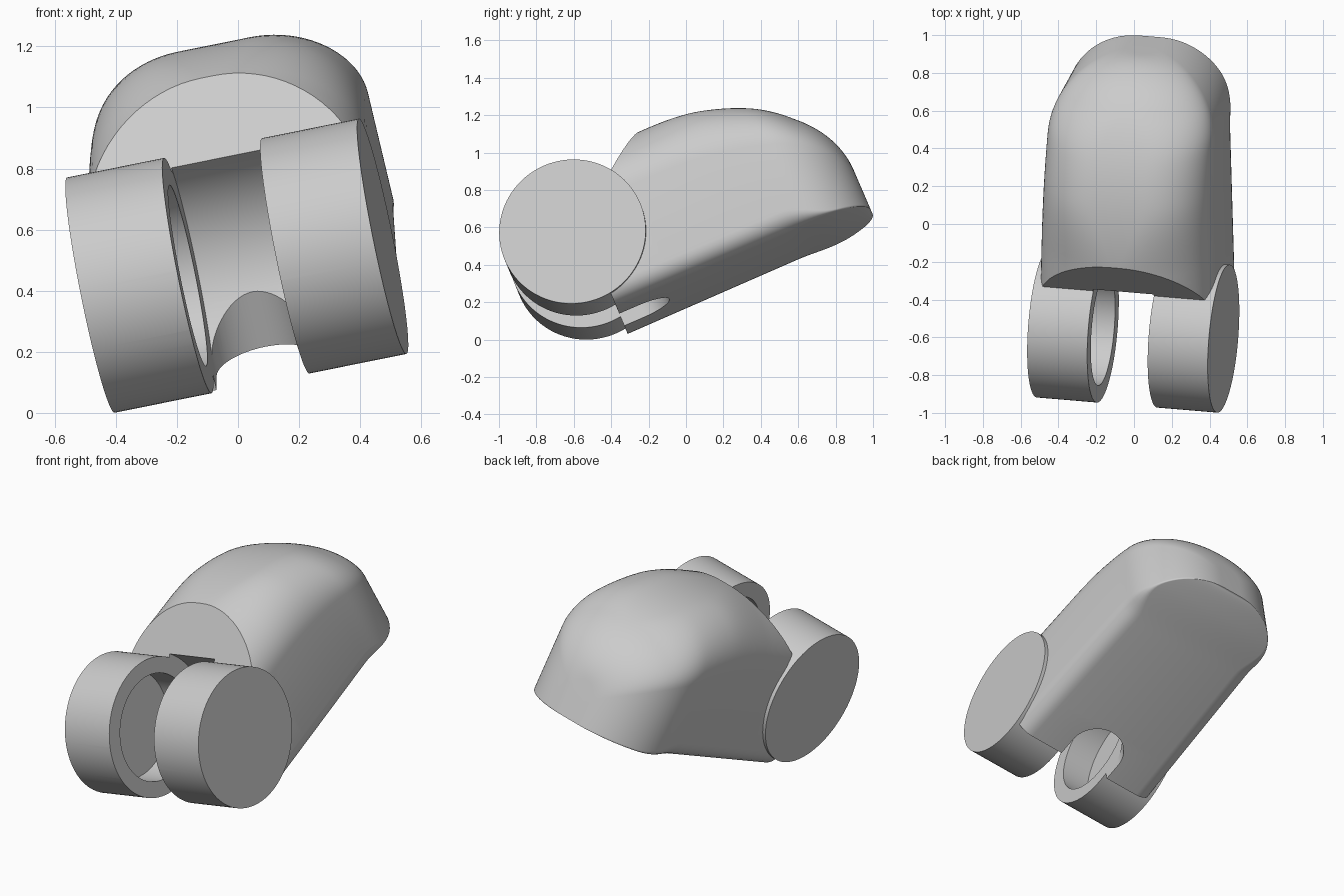
import bpy, bmesh, math
from mathutils import Matrix, Vector

cube = bpy.data.objects.get("Cube")
if cube:
    bpy.data.objects.remove(cube, do_unlink=True)

# Sizes in the part's own frame: x along the hinge, y along the body, z up
HALF, GAP, R_RING, R_POCKET, POCKET_END = 0.489, 0.164, 0.393, 0.302, 0.34
FLOOR, CREST, START, END = -0.443, 0.447, 0.057, 1.512
ORIGIN = Vector((-0.004, -0.567, 0.482))

grey = bpy.data.materials.new("plain grey")
grey.use_nodes = True
grey.diffuse_color = (0.6, 0.6, 0.6, 1)
grey.node_tree.nodes["Principled BSDF"].inputs["Base Color"].default_value = (0.6, 0.6, 0.6, 1)


def make_object(name, bm, helper=False):
    bmesh.ops.recalc_face_normals(bm, faces=bm.faces)
    mesh = bpy.data.meshes.new(name)
    bm.to_mesh(mesh)
    bm.free()
    mesh.materials.append(grey)
    obj = bpy.data.objects.new(name, mesh)
    bpy.context.collection.objects.link(obj)
    obj.hide_render = helper
    return obj


def hinge_cylinder(name, radius, x0, x1):
    bm = bmesh.new()
    turn = Matrix.Translation(((x0 + x1) / 2, 0, 0)) @ Matrix.Rotation(math.pi / 2, 4, 'Y')
    bmesh.ops.create_cone(bm, cap_ends=True, segments=96, radius1=radius,
                          radius2=radius, depth=x1 - x0, matrix=turn)
    return make_object(name, bm, True)


def drop(t):
    return math.sqrt(max(0, 1 - t * t))


def ramp(y, a, b):
    t = min(1, max(0, (y - a) / (b - a)))
    return t * t * (3 - 2 * t)


def section(y):
    """Cross-section of the domed body: arched at the front, squarer behind."""
    half = 0.477 - 0.025 * y - 0.37 * (1 - drop(max(0, (y - 1.14) / (END - 1.14))))
    top = CREST - 0.64 * (1 - drop(max(0, (y - 0.5) / (END - 0.5))))
    low = 0.1 - 0.09 * ramp(y, 1.05, 1.35)
    up_x = min(half * 0.97, 0.46 - 0.13 * ramp(y, 0.45, 0.9) + 0.1 * ramp(y, 1.1, END))
    up_z = 0.33 * (top - FLOOR) / (CREST - FLOOR)
    side = []
    for i in range(7):
        a = math.pi / 2 * i / 6
        side.append((half - low + low * math.sin(a), FLOOR + low - low * math.cos(a)))
    for i in range(21):
        a = math.pi / 2 * i / 20
        side.append((half - up_x + up_x * math.cos(a), top - up_z + up_z * math.sin(a)))
    ring = side + [(-x, z) for x, z in reversed(side)]
    return [(x, y, z) for x, z in ring]


# Domed body lofted from front to rear, then cut by the sloped front plane
bm = bmesh.new()
stations = [START + (0.5 - START) * i / 8 for i in range(8)]
stations += [0.5 + (END - 0.5) * math.sin(math.pi / 2 * i / 44) for i in range(45)]
rings = [[bm.verts.new(p) for p in section(y)] for y in stations]
for a, b in zip(rings, rings[1:]):
    for i in range(len(a)):
        j = (i + 1) % len(a)
        bm.faces.new((a[i], a[j], b[j], b[i]))
bm.faces.new(rings[0])
bm.faces.new(rings[-1])
slope = math.radians(42)
cut = bmesh.ops.bisect_plane(bm, geom=bm.verts[:] + bm.edges[:] + bm.faces[:],
                             plane_co=(0, 0.317, 0.235),
                             plane_no=(0, -math.sin(slope), math.cos(slope)), clear_outer=True)
rim = [e for e in cut["geom_cut"] if isinstance(e, bmesh.types.BMEdge)]
bmesh.ops.holes_fill(bm, edges=rim, sides=0)
body = make_object("knuckle_body", bm)

# Hinge rings, clearance between them, and the round pocket on their inner faces
tools = [(hinge_cylinder("hinge_ring_right", R_RING, -HALF, -GAP), 'UNION'),
         (hinge_cylinder("hinge_ring_left", R_RING, GAP, HALF), 'UNION'),
         (hinge_cylinder("gap_cutter", R_RING + 0.02, -GAP, GAP), 'DIFFERENCE'),
         (hinge_cylinder("pocket_cutter", R_POCKET, -POCKET_END, POCKET_END), 'DIFFERENCE')]

# Round-ended slot through the underside
bm = bmesh.new()
outline = [(GAP, -0.3), (GAP, 0.17)]
outline += [(GAP * math.cos(math.pi * i / 32), 0.17 + GAP * math.sin(math.pi * i / 32))
            for i in range(1, 32)]
outline += [(-GAP, 0.17), (-GAP, -0.3)]
face = bm.faces.new([bm.verts.new((x, y, -0.6)) for x, y in outline])
grown = bmesh.ops.extrude_face_region(bm, geom=[face])
bmesh.ops.translate(bm, vec=(0, 0, 0.5),
                    verts=[v for v in grown["geom"] if isinstance(v, bmesh.types.BMVert)])
tools.append((make_object("slot_cutter", bm, True), 'DIFFERENCE'))

for tool, operation in tools:
    mod = body.modifiers.new(tool.name, 'BOOLEAN')
    mod.operation, mod.object, mod.solver = operation, tool, 'EXACT'
bpy.context.view_layer.update()
graph = bpy.context.evaluated_depsgraph_get()
result = bpy.data.meshes.new_from_object(body.evaluated_get(graph))
body.modifiers.clear()
body.data = result
for tool, _ in tools:
    bpy.data.objects.remove(tool, do_unlink=True)

# Tilt the part and put its hinge axis in place
across = Vector((0.977, -0.082, 0.197)).normalized()
along = Vector((0, 0.918, 0.396))
along = (along - across * along.dot(across)).normalized()
frame = Matrix((across, along, across.cross(along))).transposed().to_4x4()
result.transform(Matrix.Translation(ORIGIN) @ frame)

bpy.context.view_layer.objects.active = body
body.select_set(True)
bpy.ops.object.shade_smooth_by_angle(angle=math.radians(30))
